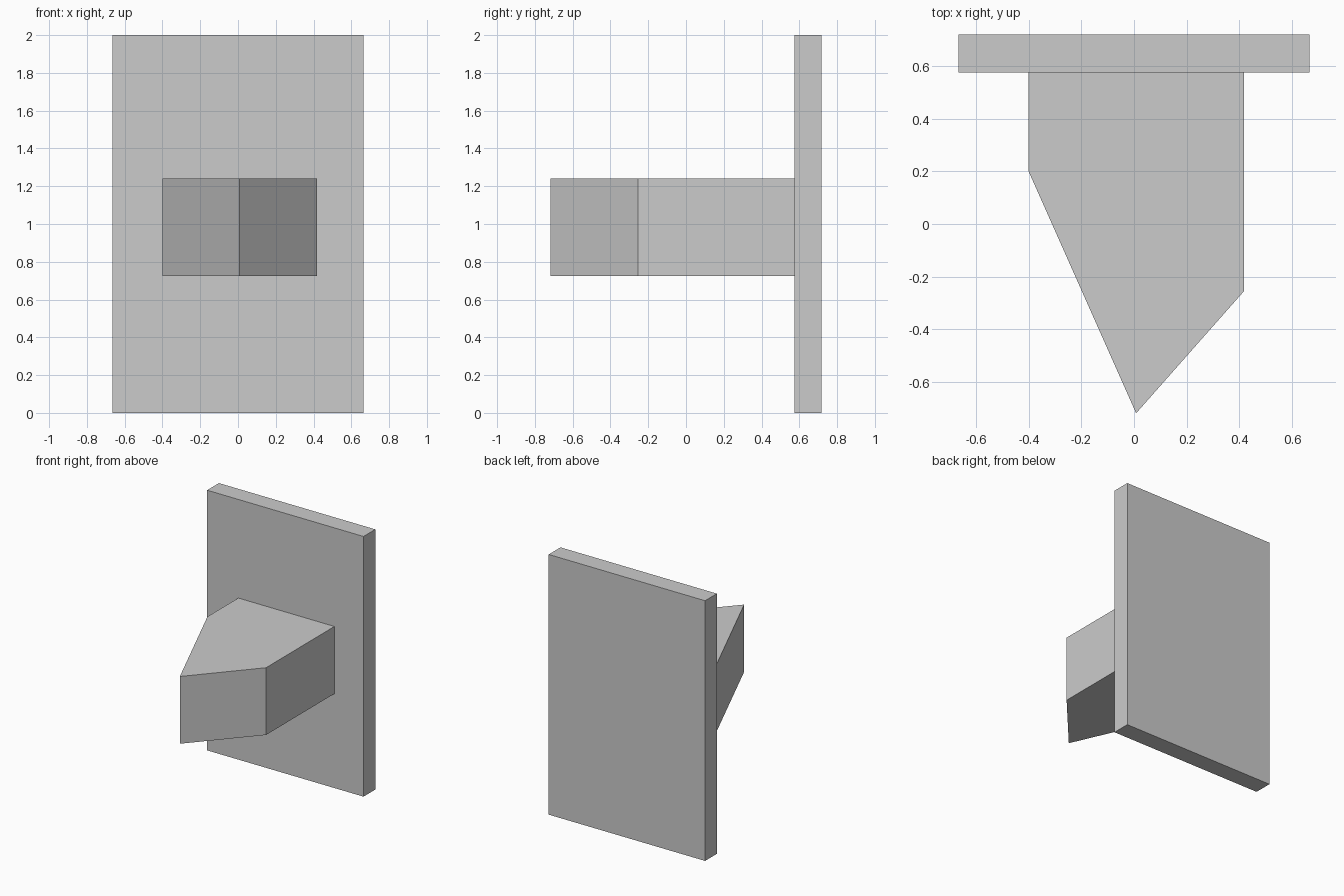
import bpy
import bmesh

if "Cube" in bpy.data.objects:
    bpy.data.objects.remove(bpy.data.objects["Cube"])


def prism(name, profile, z0, z1):
    """Extrude a counter-clockwise xy outline from z0 up to z1."""
    bm = bmesh.new()
    base = bm.faces.new([bm.verts.new((x, y, z0)) for x, y in profile])
    res = bmesh.ops.extrude_face_region(bm, geom=[base])
    top = [v for v in res["geom"] if isinstance(v, bmesh.types.BMVert)]
    bmesh.ops.translate(bm, verts=top, vec=(0, 0, z1 - z0))
    bmesh.ops.recalc_face_normals(bm, faces=bm.faces)
    mesh = bpy.data.meshes.new(name)
    bm.to_mesh(mesh)
    bm.free()
    obj = bpy.data.objects.new(name, mesh)
    bpy.context.collection.objects.link(obj)
    return obj


# Upright back panel
prism("back_panel", [(-0.665, 0.575), (0.665, 0.575), (0.665, 0.718), (-0.665, 0.718)], 0, 2)

# Lopsided pointed block projecting from the panel
prism("pointed_block", [(-0.40, 0.575), (-0.40, 0.20), (0.008, -0.718),
                        (0.417, -0.255), (0.417, 0.575)], 0.725, 1.242)
